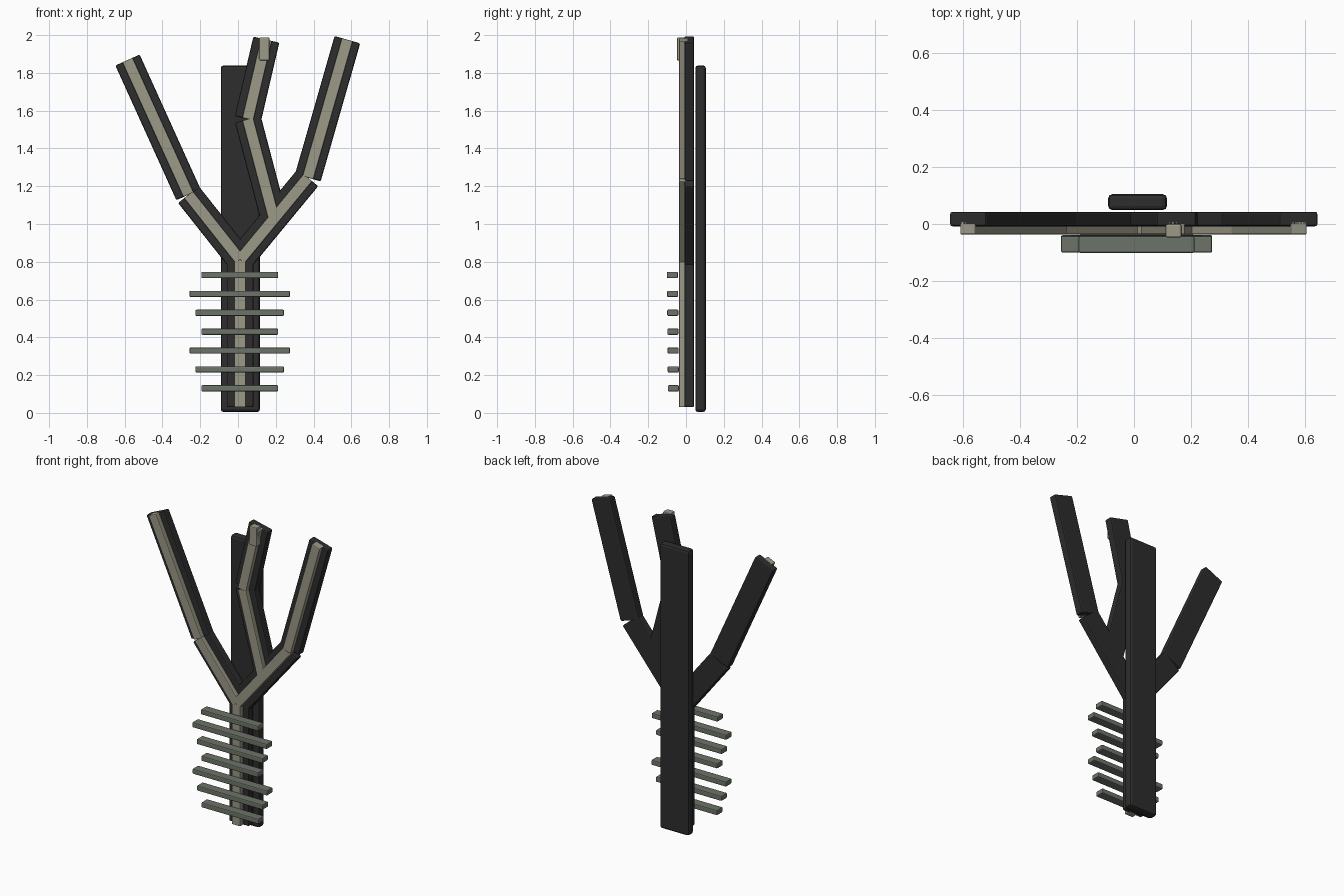
import bpy
from mathutils import Matrix, Vector

if "Cube" in bpy.data.objects:
    bpy.data.objects.remove(bpy.data.objects["Cube"])


def material(name, rgb):
    m = bpy.data.materials.new(name)
    m.diffuse_color = (*rgb, 1)
    m.use_nodes = True
    m.node_tree.nodes["Principled BSDF"].inputs["Base Color"].default_value = m.diffuse_color
    return m


DARK = material("charcoal", (0.026, 0.026, 0.026))
BONE = material("bone_grey", (0.33, 0.32, 0.245))
SAGE = material("sage_grey", (0.15, 0.175, 0.138))


def box(name, center, size, mat, bevel, rotation=None):
    """Chamfered box with baked size and optional rotation."""
    bpy.ops.mesh.primitive_cube_add(size=1)
    ob = bpy.context.object
    ob.name = name
    ob.data.transform(Matrix.Diagonal((*size, 1)))
    if rotation:
        ob.rotation_euler = rotation.to_euler()
    ob.location = center
    ob.data.materials.append(mat)
    mod = ob.modifiers.new("chamfer", 'BEVEL')
    mod.width = bevel
    mod.segments = 2
    return ob


def bar(name, a, b, width, y0, y1, mat, bevel):
    """Flat bar lying in the front plane from a=(x,z) to b=(x,z)."""
    p, q = Vector((a[0], 0, a[1])), Vector((b[0], 0, b[1]))
    z = (q - p).normalized()
    y = Vector((0, 1, 0))
    rot = Matrix((y.cross(z), y, z)).transposed()
    center = (p + q) / 2 + Vector((0, (y0 + y1) / 2, 0))
    box(name, center, (width, y1 - y0, (q - p).length), mat, bevel, rot)


# Tall plate at the back
box("back_plate", (0.0125, 0.077, 0.922), (0.207, 0.056, 1.835), DARK, 0.015)

# Trunk and branches: dark backing bar with a pale strip in front
fork, left, right = (0.011, 0.81), (-0.262, 1.155), (0.37, 1.245)
mid_root, mid = (0.19, 1.03), (0.052, 1.555)
segments = {
    "trunk": ((0.011, 0.03), fork),
    "left_lower_branch": (fork, left),
    "left_upper_branch": (left, (-0.585, 1.868)),
    "right_lower_branch": (fork, right),
    "right_upper_branch": (right, (0.579, 1.976)),
    "middle_lower_branch": (mid_root, mid),
    "middle_upper_branch": (mid, (0.15, 1.976)),
}
for name, (a, b) in segments.items():
    bar(name, a, b, 0.141, -0.008, 0.043, DARK, 0.008)
    bar(name + "_strip", a, b, 0.06, -0.037, 0.012, BONE, 0.005)

# Small block at the tip of the middle branch
box("tip_block", (0.139, -0.024, 1.927), (0.055, 0.047, 0.122), BONE, 0.006)

# Horizontal rungs across the trunk, three repeating lengths
lengths = (0.407, 0.469, 0.532)
for i in range(7):
    box(f"rung_{i + 1}", (0.009, -0.067 - 0.0008 * i, 0.13 + 0.1 * i),
        (lengths[i % 3], 0.059, 0.033), SAGE, 0.006)
